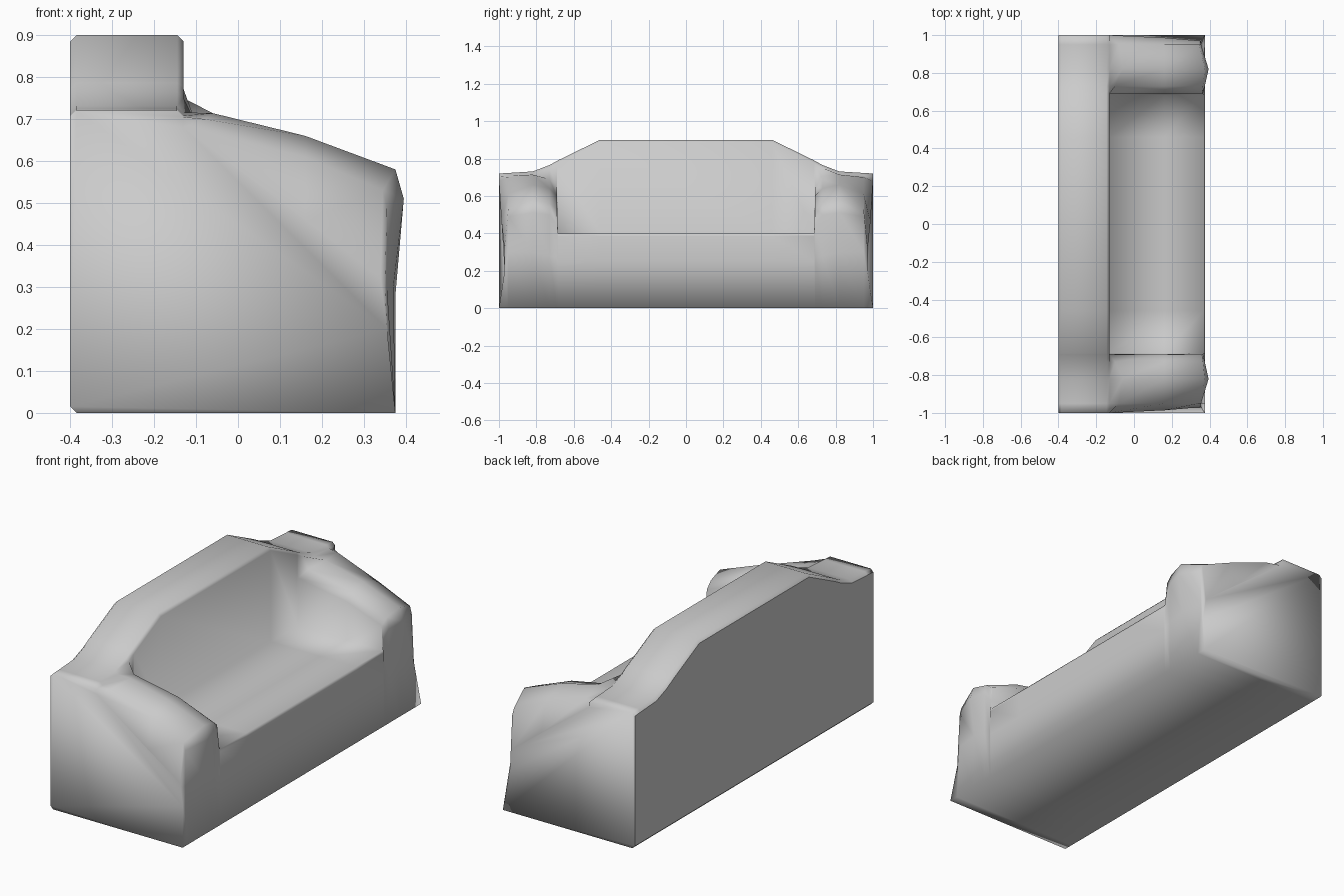
import bpy
import bmesh

cube = bpy.data.objects.get("Cube")
if cube:
    bpy.data.objects.remove(cube, do_unlink=True)

# Upholstery colour
fabric = bpy.data.materials.new("grey fabric")
grey = (0.6, 0.6, 0.6, 1)
fabric.diffuse_color = grey
fabric.use_nodes = True
fabric.node_tree.nodes["Principled BSDF"].inputs["Base Color"].default_value = grey


def section(y, back_height, seat, inset=0.0):
    """Slice across the sofa: back rest, then seat or arm, then front foot."""
    h, b = back_height, 0.015
    back = [(-0.385, 0), (-0.4, b), (-0.4, h - b), (-0.385, h), (-0.145, h), (-0.13, h - b)]
    pts = [(x, y, z) for x, z in back]
    pts += [(x, y - inset * max(0, x) / 0.35, z) for x, z in seat]
    return pts + [(0.375, y, 0)]


# Seat and arm outlines, from the back rest to the front
seat = [(-0.13, 0.4), (0.16, 0.4), (0.37, 0.4), (0.375, 0.385), (0.375, 0.25)]
arm_inner = [(-0.13, 0.65), (0.16, 0.6), (0.36, 0.53), (0.365, 0.45), (0.375, 0.27)]
arm_shoulder = [(-0.1, 0.69), (0.16, 0.64), (0.365, 0.56), (0.375, 0.5), (0.375, 0.28)]
arm_ridge = [(-0.06, 0.714), (0.16, 0.66), (0.375, 0.58), (0.395, 0.51), (0.37, 0.3)]
arm_outer = [(-0.08, 0.7), (0.16, 0.61), (0.345, 0.53), (0.355, 0.49), (0.355, 0.3)]
arm_side = [(-0.13, 0.68), (0.16, 0.46), (0.34, 0.32), (0.35, 0.3), (0.355, 0.2)]

half = [
    section(0.46, 0.9, seat),
    section(0.685, 0.79, seat),
    section(0.69, 0.787, arm_inner),
    section(0.73, 0.765, arm_shoulder),
    section(0.82, 0.731, arm_ridge),
    section(0.95, 0.723, arm_outer),
    section(1.0, 0.72, arm_side, 0.03),
]
mirrored = [[(x, -y, z) for x, y, z in s] for s in reversed(half)]

# Sofa body: skin the slices from one arm to the other
bm = bmesh.new()
rings = [[bm.verts.new(p) for p in s] for s in mirrored + half]
count = len(rings[0])
for r1, r2 in zip(rings, rings[1:]):
    for i in range(count):
        j = (i + 1) % count
        bm.faces.new((r1[i], r1[j], r2[j], r2[i]))
bm.faces.new(rings[0])
bm.faces.new(rings[-1])
bmesh.ops.recalc_face_normals(bm, faces=bm.faces)

# Soft shading all over, with a crisp flat rear panel
for f in bm.faces:
    f.smooth = True
for e in bm.edges:
    rear = [f.normal.x < -0.98 for f in e.link_faces]
    if any(rear) and not all(rear):
        e.smooth = False

mesh = bpy.data.meshes.new("sofa_body")
bm.to_mesh(mesh)
bm.free()
mesh.materials.append(fabric)
sofa = bpy.data.objects.new("sofa_body", mesh)
bpy.context.collection.objects.link(sofa)
